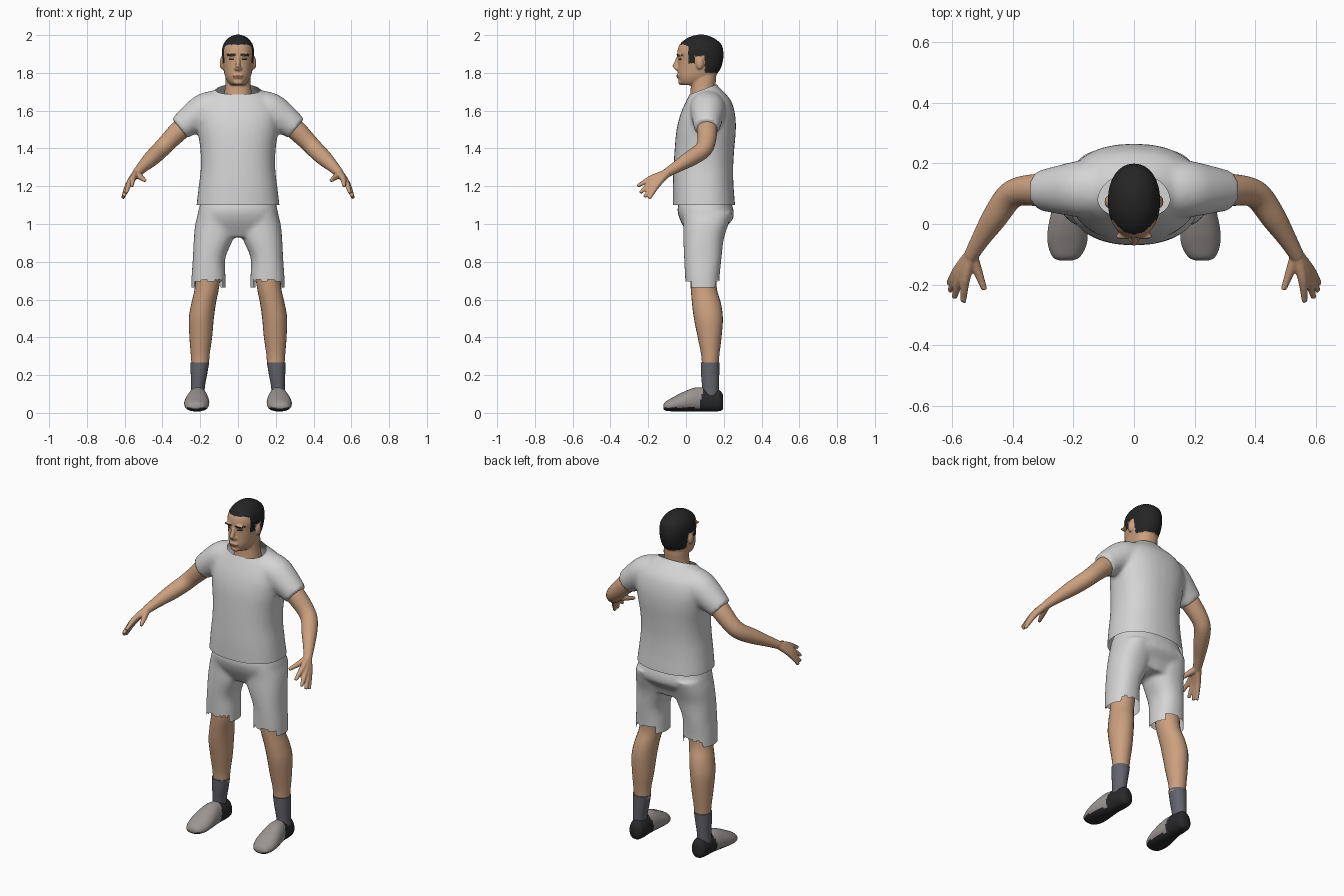
import bpy, bmesh, math
from mathutils import Vector

if "Cube" in bpy.data.objects:
    bpy.data.objects.remove(bpy.data.objects["Cube"])


def mat(name, r, g, b):
    m = bpy.data.materials.new(name)
    m.diffuse_color = (r, g, b, 1)
    m.use_nodes = True
    m.node_tree.nodes["Principled BSDF"].inputs["Base Color"].default_value = m.diffuse_color
    return m


SKIN = mat("skin", .60, .35, .21)
HAIR = mat("hair black", .018, .018, .018)
CLOTH = mat("pale cloth", .66, .66, .66)
SOCK = mat("sock grey", .125, .125, .15)
SHOE = mat("shoe grey", .32, .30, .29)
RUBBER = mat("shoe black", .022, .022, .024)
LIP = mat("lip brown", .30, .12, .08)


def resample(rows, n=4):
    """Catmull-Rom interpolation of section rows."""
    out = []
    for i in range(len(rows) - 1):
        p0, p1, p2 = rows[max(i - 1, 0)], rows[i], rows[i + 1]
        p3 = rows[min(i + 2, len(rows) - 1)]
        for k in range(n):
            t = k / n
            out.append([.5 * (2 * b + (c - a) * t + (2 * a - 5 * b + 4 * c - d) * t * t
                              + (3 * b - a - 3 * c + d) * t ** 3)
                        for a, b, c, d in zip(p0, p1, p2, p3)])
    return out + [list(rows[-1])]


def skin_rings(bm, rings, caps=True):
    vs = [[bm.verts.new(p) for p in r] for r in rings]
    n = len(vs[0])
    for a, b in zip(vs, vs[1:]):
        for i in range(n):
            bm.faces.new((a[i], a[(i + 1) % n], b[(i + 1) % n], b[i]))
    if caps:
        bm.faces.new(vs[0])
        bm.faces.new(vs[-1])


def oval(n, p):
    for i in range(n):
        a = math.tau * i / n
        c, s = math.cos(a), math.sin(a)
        yield math.copysign(abs(c) ** (2 / p), c), math.copysign(abs(s) ** (2 / p), s)


def stack(bm, rows, p=2.2, n=32):
    """Horizontal rings from rows (z, centre x, half width, front y, back y)."""
    skin_rings(bm, [[(cx + w * c, (f + b) / 2 + (b - f) / 2 * s, z) for c, s in oval(n, p)]
                    for z, cx, w, f, b in resample(rows)])


def tube(bm, rows, n=16, k=4):
    """Round tube from rows (x, y, z, radius)."""
    rows = resample(rows, k)
    pts = [Vector(r[:3]) for r in rows]
    rings = []
    for i, r in enumerate(rows):
        d = (pts[min(i + 1, len(pts) - 1)] - pts[max(i - 1, 0)]).normalized()
        u = d.cross(Vector((.3, 1, .2))).normalized()
        v = d.cross(u)
        rings.append([pts[i] + (u * c + v * s) * r[3] for c, s in oval(n, 2)])
    skin_rings(bm, rings)


def ball(bm, loc, size):
    vs = bmesh.ops.create_uvsphere(bm, u_segments=20, v_segments=12, radius=1)["verts"]
    for v in vs:
        v.co = Vector(loc) + Vector([a * b for a, b in zip(v.co, size)])


def finish(name, bm, mats, voxel=0, smooth=0, rule=None, trim=None):
    bmesh.ops.recalc_face_normals(bm, faces=bm.faces)
    me = bpy.data.meshes.new(name)
    bm.to_mesh(me)
    bm.free()
    ob = bpy.data.objects.new(name, me)
    bpy.context.collection.objects.link(ob)
    if voxel:
        # fuse overlapping volumes into one soft surface
        r = ob.modifiers.new("fuse", "REMESH")
        r.mode, r.voxel_size = "VOXEL", voxel
        s = ob.modifiers.new("soften", "SMOOTH")
        s.factor, s.iterations = .5, smooth
        dg = bpy.context.evaluated_depsgraph_get()
        me = bpy.data.meshes.new_from_object(ob.evaluated_get(dg))
        ob.modifiers.clear()
        ob.data = me
        me.name = name
    me.materials.clear()
    for m in mats:
        me.materials.append(m)
    bm = bmesh.new()
    bm.from_mesh(me)
    if trim:
        trim(bm)
    for f in bm.faces:
        f.material_index = rule(f.calc_center_median(), f.normal) if rule else 0
        f.smooth = True
    bm.to_mesh(me)
    bm.free()
    bpy.ops.object.select_all(action="DESELECT")
    ob.select_set(True)
    bpy.context.view_layer.objects.active = ob
    bpy.ops.object.shade_smooth_by_angle(angle=math.radians(50))
    return ob


def cut(bm, co, no):
    bmesh.ops.bisect_plane(bm, geom=bm.verts[:] + bm.edges[:] + bm.faces[:],
                           plane_co=co, plane_no=no, clear_outer=True)


# shirt: torso and sleeves, open at collar and hem
bm = bmesh.new()
stack(bm, [(1.06, 0, .222, -.07, .26), (1.10, 0, .22, -.07, .26), (1.2, 0, .208, -.07, .252),
           (1.3, 0, .197, -.066, .25), (1.4, 0, .20, -.06, .256), (1.5, 0, .215, -.05, .264),
           (1.58, 0, .22, -.03, .26), (1.65, 0, .19, .0, .24), (1.70, 0, .135, .025, .20),
           (1.735, 0, .095, .03, .165), (1.77, 0, .085, .03, .155)], 2.3)
for s in (1, -1):
    tube(bm, [(s * .10, .115, 1.615, .095), (s * .17, .115, 1.60, .095),
              (s * .235, .113, 1.562, .083), (s * .31, .11, 1.505, .066)], 24)


def trim_shirt(bm):
    cut(bm, (0, .03, 1.69), (0, -.375, 1))
    cut(bm, (0, 0, 1.10), (0, 0, -1))


finish("shirt", bm, [CLOTH], .011, 8, trim=trim_shirt)

# shorts: hips and two wide legs with notched hems
bm = bmesh.new()
stack(bm, [(.93, 0, .17, .02, .19), (.98, 0, .215, -.01, .21), (1.03, 0, .217, -.035, .25),
           (1.08, 0, .208, -.045, .25), (1.14, 0, .19, -.03, .23)], 2.4)
for s in (1, -1):
    stack(bm, [(.64, s * .156, .092, .0, .175), (.72, s * .156, .09, -.005, .178),
               (.82, s * .153, .086, -.01, .188), (.92, s * .13, .104, -.014, .20),
               (1.0, s * .118, .108, -.014, .225), (1.06, s * .11, .10, -.02, .245)], 2.3)


def trim_shorts(bm):
    cut(bm, (0, 0, .665), (0, 0, -1))
    bm.normal_update()
    gone = [f for f in bm.faces if f.calc_center_median().z < .70
            and (f.normal.y < -.6 or f.normal.y > .75)]
    bmesh.ops.delete(bm, geom=gone, context="FACES")


finish("shorts", bm, [CLOTH], .01, 6, trim=trim_shorts)


# head with neck, ears, nose; hair and features follow the surface
bm = bmesh.new()
stack(bm, [(1.735, 0, .035, -.02, .06), (1.75, 0, .052, -.034, .11), (1.78, 0, .068, -.043, .15),
           (1.82, 0, .077, -.043, .182), (1.87, 0, .083, -.043, .197), (1.91, 0, .086, -.046, .198),
           (1.95, 0, .078, -.034, .188), (1.98, 0, .057, .0, .155), (1.996, 0, .032, .035, .12),
           (2.003, 0, .008, .07, .09)], 2.15)
stack(bm, [(1.66, 0, .078, .02, .165), (1.72, 0, .069, .025, .155),
           (1.77, 0, .066, .025, .16), (1.83, 0, .06, .03, .16)])
tube(bm, [(0, -.040, 1.885, .009), (0, -.053, 1.85, .012), (0, -.061, 1.828, .014)], 12)
ball(bm, (0, -.047, 1.823), (.021, .014, .011))
ball(bm, (0, -.042, 1.783), (.028, .009, .012))
ball(bm, (0, -.028, 1.752), (.027, .014, .016))
for s in (1, -1):
    ball(bm, (s * .085, .073, 1.852), (.012, .02, .034))
    ball(bm, (s * .034, -.040, 1.897), (.028, .011, .008))


def head_paint(c, n):
    x, y, z = abs(c.x), c.y, c.z
    ear = .045 < y < .097 and x > .082
    if y < .012:
        line = 1.95 - max(0, x - .05) * .5
    elif y < .05:
        line = 1.85
    elif y < .10:
        line = 1.875
    else:
        line = 1.80
    if z > line and not (ear and z < 1.89):
        return 1
    if n.y < -.1 and y < 0:
        if .014 < x < .06 and abs(z - 1.897 + .1 * abs(x - .035)) < .005:
            return 1
        if .02 < x < .048 and abs(z - 1.872) < .0045:
            return 1
        if x < .027 and abs(z - 1.783) < .005:
            return 2
    return 0


finish("head", bm, [SKIN, HAIR, LIP], .005, 4, rule=head_paint)

for s, side in ((1, "left"), (-1, "right")):
    # arm, palm and fingers
    bm = bmesh.new()
    tube(bm, [(s * .24, .11, 1.555, .055), (s * .31, .112, 1.495, .054),
              (s * .375, .108, 1.43, .048), (s * .415, .085, 1.388, .046),
              (s * .46, .02, 1.345, .042), (s * .505, -.05, 1.302, .031),
              (s * .537, -.105, 1.268, .024)], 20)
    wrist = Vector((.537, -.10, 1.27))
    for tip in ((.562, -.257, 1.20), (.592, -.243, 1.165), (.606, -.22, 1.143), (.61, -.195, 1.135)):
        k = wrist.lerp(Vector(tip), .52) + Vector((.006, -.002, .008))
        tube(bm, [(s * wrist.x, wrist.y, wrist.z, .021), (s * k.x, k.y, k.z, .0165),
                  (s * tip[0], tip[1], tip[2], .0095)], 10)
    tube(bm, [(s * .533, -.105, 1.265, .02), (s * .513, -.16, 1.246, .0155),
              (s * .492, -.217, 1.23, .0095)], 10)
    finish("arm_" + side, bm, [SKIN], .005, 3)

    # lower leg
    bm = bmesh.new()
    stack(bm, [(.25, s * .20, .046, .085, .172), (.31, s * .20, .05, .08, .177),
               (.40, s * .197, .06, .062, .188), (.50, s * .194, .066, .042, .195),
               (.58, s * .182, .065, .032, .185), (.66, s * .165, .064, .025, .163),
               (.76, s * .155, .068, .02, .165)], 2, 24)
    finish("leg_" + side, bm, [SKIN])

    # sock
    bm = bmesh.new()
    stack(bm, [(.08, s * .215, .036, .085, .172), (.14, s * .212, .037, .085, .174),
               (.20, s * .207, .043, .08, .176), (.268, s * .202, .05, .078, .178)], 2, 24)
    finish("sock_" + side, bm, [SOCK])

    # shoe: rings from toe to heel (y, centre x, half width, bottom, top)
    bm = bmesh.new()
    rows = resample([(-.12, .224, .022, .022, .042), (-.108, .223, .045, .012, .06),
                     (-.07, .22, .063, .008, .082), (-.02, .218, .066, .008, .108),
                     (.04, .214, .058, .008, .132), (.09, .21, .049, .008, .134),
                     (.14, .208, .048, .008, .128), (.18, .207, .042, .01, .118),
                     (.196, .207, .024, .02, .095)], 6)
    skin_rings(bm, [[(s * (cx + w * c * (1 - .18 * max(q, 0))), y, (zb + zt) / 2 + (zt - zb) / 2 * q)
                     for c, q in oval(32, 2.4)] for y, cx, w, zb, zt in rows])
    finish("shoe_" + side, bm, [SHOE, RUBBER],
           rule=lambda c, n: 1 if c.z < .028 or c.y > .075 + .25 * max(0, c.z - .06) else 0)
